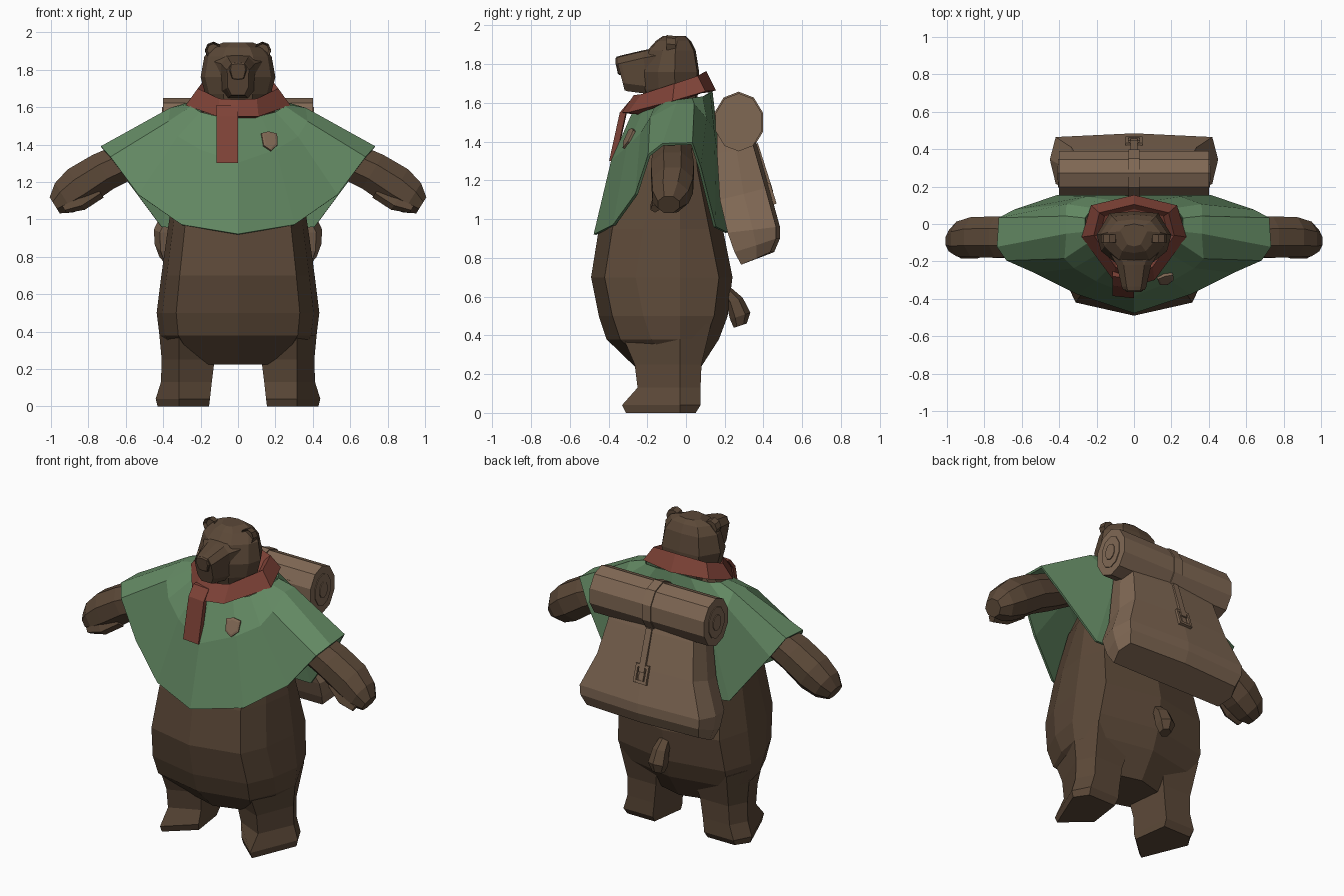
import bpy, bmesh, math
from mathutils import Vector
from mathutils.bvhtree import BVHTree

if "Cube" in bpy.data.objects:
    bpy.data.objects.remove(bpy.data.objects["Cube"], do_unlink=True)


def material(name, rgb):
    m = bpy.data.materials.new(name)
    m.use_nodes = True
    m.diffuse_color = (*rgb, 1)
    m.node_tree.nodes["Principled BSDF"].inputs["Base Color"].default_value = (*rgb, 1)
    return m


FUR = material("brown fur", (0.105, 0.065, 0.039))
GREEN = material("green cloth", (0.125, 0.25, 0.125))
RED = material("red wool", (0.21, 0.055, 0.038))
TAN = material("tan canvas", (0.215, 0.138, 0.088))


def finish(name, bm, mat):
    bmesh.ops.recalc_face_normals(bm, faces=bm.faces)
    mesh = bpy.data.meshes.new(name)
    bm.to_mesh(mesh)
    bm.free()
    mesh.materials.append(mat)
    ob = bpy.data.objects.new(name, mesh)
    bpy.context.collection.objects.link(ob)
    return ob


def loft(name, rings, mat, caps=True):
    """Skin closed rings that share a point count."""
    bm = bmesh.new()
    rows = [[bm.verts.new(p) for p in ring] for ring in rings]
    n = len(rows[0])
    for a, b in zip(rows, rows[1:]):
        for i in range(n):
            j = (i + 1) % n
            bm.faces.new((a[i], a[j], b[j], b[i]))
    if caps:
        bm.faces.new(rows[0])
        bm.faces.new(rows[-1])
    return finish(name, bm, mat)


def whole(half):
    """Complete a half ring across x = 0."""
    return half + [(-x, y, z) for x, y, z in reversed(half) if x > 0]


def tube(name, stations, u, v, mat, n=6):
    """Loft ellipses: each station is centre x, y, z and radii along u and v."""
    u, v = Vector(u).normalized(), Vector(v).normalized()
    rings = []
    for x, y, z, ru, rv in stations:
        angles = [math.tau * (i + 0.5) / n for i in range(n)]
        rings.append([Vector((x, y, z)) + u * ru * math.cos(a) + v * rv * math.sin(a)
                      for a in angles])
    return loft(name, rings, mat)


def box(name, centre, size, mat, tilt=0):
    bm = bmesh.new()
    bmesh.ops.create_cube(bm, size=1)
    bmesh.ops.scale(bm, vec=size, verts=bm.verts)
    ob = finish(name, bm, mat)
    ob.location = centre
    ob.rotation_euler.x = tilt
    return ob


# Torso: z, half width, front y, back y
torso = [(0.225, 0.3, -0.25, 0.07), (0.38, 0.42, -0.41, 0.17), (0.5, 0.435, -0.45, 0.215),
         (0.7, 0.41, -0.49, 0.24), (0.95, 0.375, -0.45, 0.19), (1.25, 0.33, -0.36, 0.13),
         (1.5, 0.25, -0.24, 0.1), (1.62, 0.17, -0.2, 0.06)]
loft("torso", [whole([(0, f, z), (0.76 * w, f + 0.07, z), (0.93 * w, f + 0.23, z),
                      (w, -0.03, z), (0.86 * w, b - 0.07, z), (0, b, z)])
               for z, w, f, b in torso], FUR)

# Legs with turned-out feet: z, inner x, outer x, inner front y, toe y, back y
leg = [(0.46, 0.08, 0.428, -0.26, -0.355, 0.14), (0.25, 0.125, 0.408, -0.19, -0.265, 0.09),
       (0.13, 0.14, 0.412, -0.17, -0.25, 0.085), (0.04, 0.15, 0.44, -0.18, -0.33, 0.085),
       (0, 0.155, 0.43, -0.17, -0.31, 0.06)]
arm = [(0.4, -0.06, 1.4, 0.09, 0.1), (0.6, -0.07, 1.31, 0.11, 0.11),
       (0.72, -0.07, 1.255, 0.115, 0.12), (0.85, -0.07, 1.172, 0.122, 0.115),
       (0.93, -0.08, 1.115, 0.1, 0.1), (0.98, -0.09, 1.075, 0.055, 0.06)]
thumb = [(0.74, -0.12, 1.15, 0.04, 0.03), (0.84, -0.15, 1.085, 0.04, 0.035),
         (0.93, -0.16, 1.055, 0.025, 0.025)]

# Paired limbs and ears
for side, s in (("left", 1), ("right", -1)):
    loft(side + "_leg", [[(s * a, i, z), (s * 0.315, t, z), (s * c, -0.03, z),
                          (s * (c - 0.055), b - 0.01, z), (s * (a + 0.03), b - 0.01, z)]
                         for z, a, c, i, t, b in leg], FUR)
    for part, path in (("arm", arm), ("thumb", thumb)):
        tube(f"{side}_{part}", [(s * x, y, z, h, w) for x, y, z, h, w in path],
             (s * 0.53, 0, 0.85), (0, 1, 0), FUR, 8 if part == "arm" else 5)
    # Ear: a thick disc with a hollowed front
    bm = bmesh.new()
    ring = [bm.verts.new((s * 0.132 + 0.045 * math.cos(a), -0.1, 1.905 + 0.045 * math.sin(a)))
            for a in (math.tau * i / 8 for i in range(8))]
    front = bm.faces.new(ring)
    made = bmesh.ops.extrude_face_region(bm, geom=[front])["geom"]
    back = [e for e in made if isinstance(e, bmesh.types.BMVert)]
    bmesh.ops.translate(bm, vec=(0, 0.045, -0.005), verts=back)
    bmesh.ops.recalc_face_normals(bm, faces=bm.faces)
    front = min(bm.faces, key=lambda f: f.calc_center_median().y)
    bmesh.ops.inset_individual(bm, faces=[front], thickness=0.012, depth=-0.02)
    finish(side + "_ear", bm, FUR)

# Head: z, half width, front y, back y
skull = [(1.57, 0.15, -0.19, 0.05), (1.67, 0.175, -0.22, 0.065), (1.76, 0.2, -0.225, 0.068),
         (1.87, 0.18, -0.2, 0.05), (1.92, 0.14, -0.155, 0.025), (1.945, 0.08, -0.12, 0)]
loft("head", [whole([(0, f, z), (0.45 * w, f + 0.01, z), (0.88 * w, f + 0.08, z),
                     (w, (f + b) / 2 + 0.02, z), (0.65 * w, b - 0.01, z), (0, b, z)])
              for z, w, f, b in skull], FUR)

# Snout: y, half width, bottom z, top z; the chin sits further back
snout = [(-0.12, 0.15, 1.63, 1.89), (-0.22, 0.092, 1.645, 1.872), (-0.335, 0.066, 1.66, 1.845),
         (-0.352, 0.058, 1.665, 1.84)]
loft("snout", [whole([(0, y, t), (0.6 * w, y, t - 0.005), (w, y, t - 0.04),
                      (0.95 * w, y + 0.025, b + 0.04), (0.6 * w, y + 0.035, b),
                      (0, y + 0.035, b)]) for y, w, b, t in snout], FUR)
loft("nose", [whole([(0, y, 1.84 - d), (0.035, y, 1.835 - d), (0.048 - d, y, 1.8),
                     (0.03, y + 0.01, 1.75 + d), (0, y + 0.01, 1.745 + d)])
              for y, d in ((-0.33, 0), (-0.356, 0), (-0.363, 0.008))], FUR)

# Stub tail
tube("tail", [(0, 0.2, 0.64, 0.035, 0.03), (0, 0.25, 0.58, 0.05, 0.045),
              (0, 0.28, 0.5, 0.06, 0.055), (0, 0.28, 0.45, 0.035, 0.035)],
     (1, 0, 0), (0, 0.9, 0.3), FUR)

# Poncho: neck, shoulder and hem rings from front centre to back centre
neck = [(0, -0.27, 1.55), (0.12, -0.22, 1.55), (0.2, -0.16, 1.57), (0.25, -0.1, 1.6),
        (0.26, -0.04, 1.61), (0.26, 0.03, 1.62), (0.22, 0.08, 1.63), (0.12, 0.12, 1.65),
        (0, 0.13, 1.66)]
shoulder = [(0, -0.38, 1.3), (0.2, -0.3, 1.37), (0.32, -0.23, 1.44), (0.37, -0.18, 1.52),
            (0.36, -0.05, 1.59), (0.36, 0.04, 1.59), (0.36, 0.1, 1.52), (0.25, 0.14, 1.45),
            (0, 0.16, 1.4)]
hem = [(0, -0.47, 0.92), (0.3, -0.37, 0.97), (0.53, -0.255, 1.13), (0.68, -0.19, 1.33),
       (0.73, -0.12, 1.385), (0.72, 0.03, 1.39), (0.64, 0.07, 1.27), (0.41, 0.148, 0.96),
       (0, 0.21, 0.93)]
poncho = loft("poncho", [whole(r) for r in (neck, shoulder, hem)], GREEN, caps=False)
cloth = poncho.modifiers.new("thickness", "SOLIDIFY")
cloth.thickness, cloth.offset = 0.014, 0

# Shield badge laid on the chest
bm = bmesh.new()
bm.from_mesh(poncho.data)
spot, normal, _, _ = BVHTree.FromBMesh(bm).find_nearest((0.18, -0.32, 1.43))
bm.free()
if normal.y > 0:
    normal = -normal
across = normal.cross(Vector((0, 0, -1))).normalized()
up = across.cross(normal)
up = up if up.z > 0 else -up
shield = [(-0.042, 0.048), (0, 0.058), (0.045, 0.045), (0.04, -0.02), (0, -0.055), (-0.038, -0.025)]
loft("badge", [[spot + across * a * k + up * b * k + normal * d for a, b in shield]
               for d, k in ((0, 1), (0.018, 1), (0.022, 0.75))], TAN)

# Scarf collar and hanging end
low = [(0, -0.33, 1.55), (0.11, -0.3, 1.55), (0.28, -0.07, 1.61), (0.23, 0.1, 1.66),
       (0, 0.155, 1.665)]
high = [(0, -0.27, 1.64), (0.1, -0.23, 1.645), (0.215, -0.06, 1.7), (0.185, 0.06, 1.74),
        (0, 0.105, 1.765)]
inner = [(x * 0.85, y * 0.85 - 0.01, z - 0.03) for x, y, z in high]
flat = [(x * 0.8, y * 0.8, z - 0.01) for x, y, z in low]
loft("scarf_collar", [whole(r) for r in (flat, low, high, inner)], RED)
loft("scarf_end", [[(-0.115, y, z), (0, y - 0.012, z), (0, y + 0.02, z), (-0.115, y + 0.025, z)]
                   for y, z in ((-0.28, 1.61), (-0.33, 1.55), (-0.385, 1.3))], RED)

# Backpack: half width, front y and z, back y and z
pack = [(0.29, 0.16, 1.56, 0.3, 1.54), (0.32, 0.16, 1.34, 0.36, 1.37),
        (0.36, 0.175, 1.1, 0.42, 1.16), (0.45, 0.215, 0.93, 0.475, 0.96),
        (0.445, 0.25, 0.83, 0.475, 0.9), (0.42, 0.285, 0.765, 0.445, 0.83)]
loft("backpack", [whole([(0, f, fz), (0.93 * w, f, fz), (w, (f + b) / 2, (fz + bz) / 2),
                         (0.93 * w, b - 0.01, bz), (0, b + 0.01, bz)])
                  for w, f, fz, b, bz in pack], TAN)

# Bedroll with rolled ends and centre band
for name, half, ry, rz in (("bedroll", 0.4, 0.125, 0.15), ("bedroll_middle_coil", 0.405, 0.08, 0.1),
                           ("bedroll_inner_coil", 0.41, 0.04, 0.05),
                           ("bedroll_band", 0.03, 0.132, 0.158)):
    tube(name, [(x, 0.272, 1.5, ry, rz) for x in (-half, half)], (0, 1, 0), (0, 0, 1), TAN, 10)

# Closing strap and buckle frame
tilt = math.atan2(0.07, 0.22)
box("pack_strap", (0, 0.4, 1.265), (0.04, 0.022, 0.26), TAN, tilt)
for z, y in ((1.175, 0.425), (1.085, 0.453)):
    box("buckle_bar", (0, y, z), (0.09, 0.025, 0.018), TAN, tilt)
for x in (-0.037, 0.037):
    box("buckle_side", (x, 0.439, 1.13), (0.016, 0.025, 0.1), TAN, tilt)
box("buckle_tongue", (0, 0.437, 1.125), (0.035, 0.02, 0.1), TAN, tilt)
